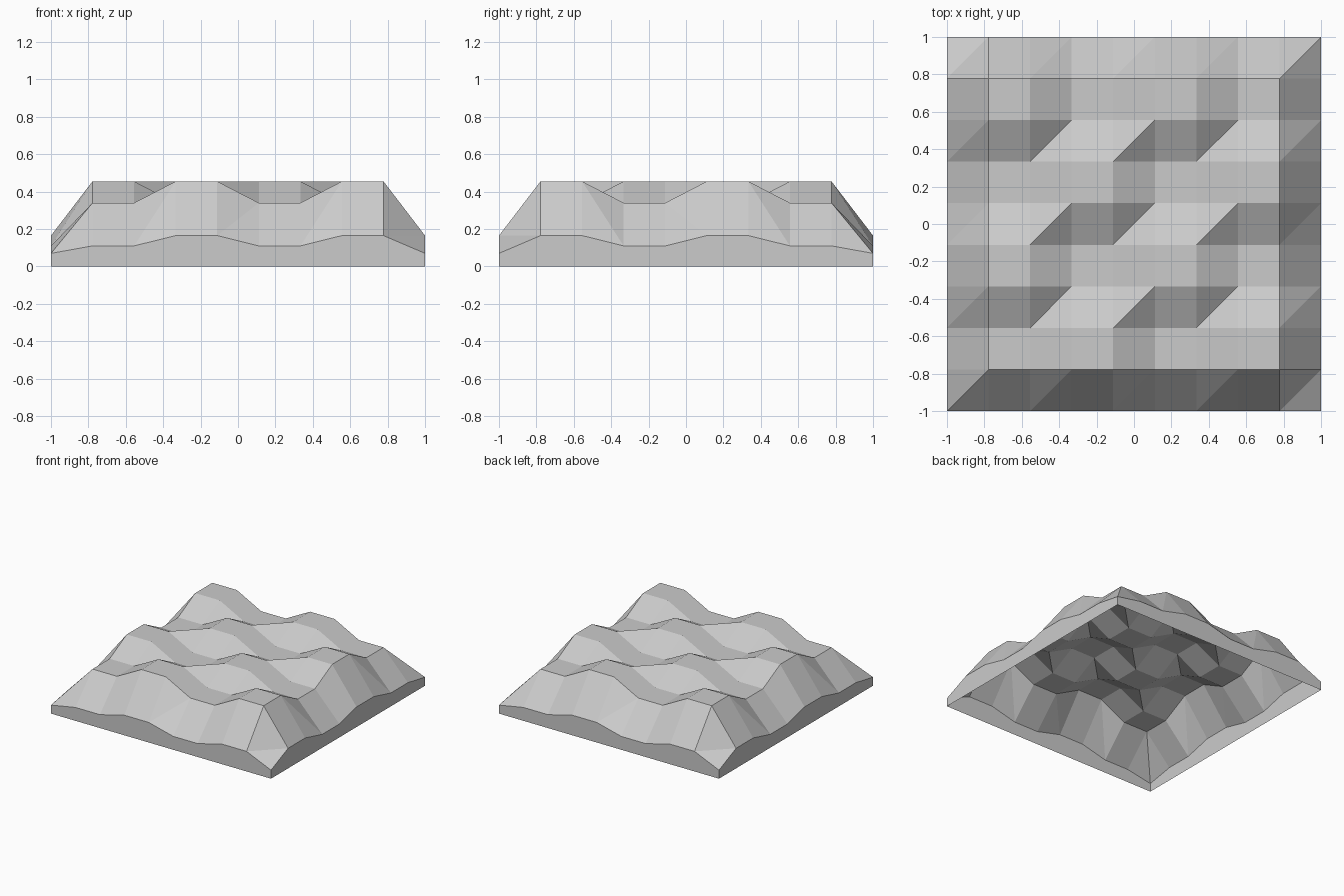
import bpy, bmesh

if "Cube" in bpy.data.objects:
    bpy.data.objects.remove(bpy.data.objects["Cube"])

N = 10                       # grid points per side
LOW, HIGH = 0.34, 0.455      # plateau heights inside
RIM_LOW, RIM_HIGH, CORNER = 0.11, 0.165, 0.07


def coord(i):
    return -1 + 2 * i / (N - 1)


def height(i, j):
    """Checkerboard of 2x2 bumps that falls off at the rim."""
    ci, cj = (min(max(k, 1), N - 2) for k in (i, j))
    high = ((ci - 1) // 2 + (cj - 1) // 2) % 2
    on_rim = (ci != i) + (cj != j)
    if on_rim == 2:
        return CORNER
    if on_rim:
        return RIM_HIGH if high else RIM_LOW
    return HIGH if high else LOW


bm = bmesh.new()

# Bumpy ground surface, every cell split along the same diagonal
top = {(i, j): bm.verts.new((coord(i), coord(j), height(i, j)))
       for i in range(N) for j in range(N)}
for i in range(N - 1):
    for j in range(N - 1):
        a, b = top[i, j], top[i + 1, j]
        c, d = top[i + 1, j + 1], top[i, j + 1]
        bm.faces.new((a, b, c))
        bm.faces.new((a, c, d))

# Upright skirt around the rim, open underneath
M = N - 1
ring = ([(k, 0) for k in range(M)] + [(M, k) for k in range(M)]
        + [(M - k, M) for k in range(M)] + [(0, M - k) for k in range(M)])
foot = [bm.verts.new((coord(i), coord(j), 0)) for i, j in ring]
for k in range(len(ring)):
    n = (k + 1) % len(ring)
    bm.faces.new((foot[k], foot[n], top[ring[n]], top[ring[k]]))

mesh = bpy.data.meshes.new("terrain_tile")
bm.to_mesh(mesh)
bm.free()
bpy.context.collection.objects.link(bpy.data.objects.new("terrain_tile", mesh))
